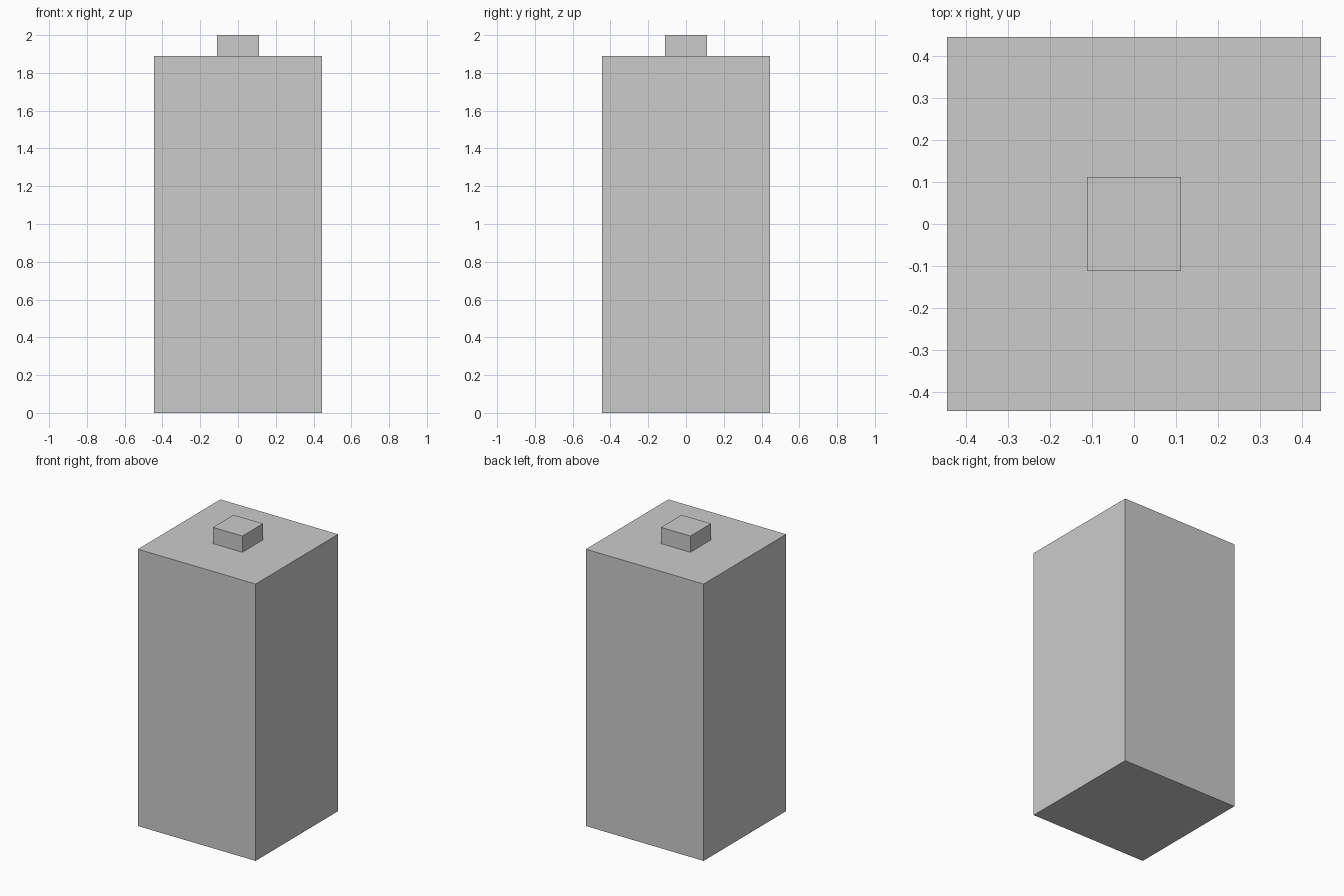
import bpy

if "Cube" in bpy.data.objects:
    bpy.data.objects.remove(bpy.data.objects["Cube"])

UNIT = 2 / 18  # the model is 18 units tall


def box(name, width, z_low, z_high):
    """Square block centred on the z axis, with its size baked into the mesh."""
    height = z_high - z_low
    bpy.ops.mesh.primitive_cube_add(size=1, location=(0, 0, z_low + height / 2))
    obj = bpy.context.object
    obj.name = name
    obj.scale = (width, width, height)
    bpy.ops.object.transform_apply(location=False, rotation=False, scale=True)
    return obj


# Tall square body
box("body", 8 * UNIT, 0, 17 * UNIT)

# Small square cap on top
box("top_cap", 2 * UNIT, 17 * UNIT, 18 * UNIT)
